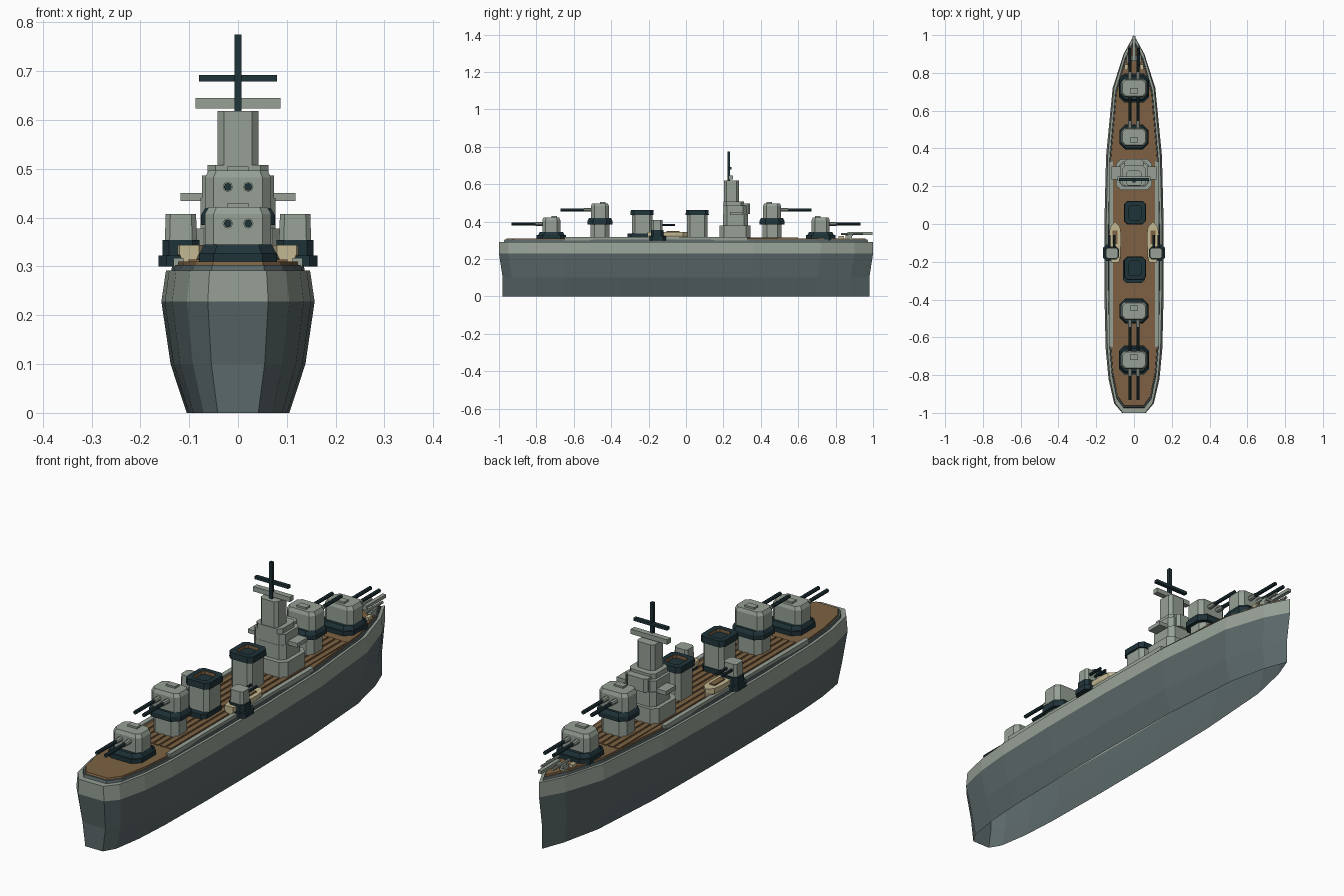
import bpy, bmesh, math
from mathutils import Vector

cube = bpy.data.objects.get("Cube")
if cube:
    bpy.data.objects.remove(cube, do_unlink=True)


def material(name, r, g, b):
    lin = [((c / 255 + 0.055) / 1.055) ** 2.4 for c in (r, g, b)] + [1]
    m = bpy.data.materials.new(name)
    m.use_nodes = True
    m.diffuse_color = lin
    m.node_tree.nodes["Principled BSDF"].inputs["Base Color"].default_value = lin
    return m


GREY = material("light grey paint", 150, 160, 149)
SLATE = material("slate hull paint", 91, 104, 105)
DARK = material("dark blue steel", 31, 51, 57)
WOOD = material("deck wood", 125, 97, 66)
CREAM = material("cream boat", 196, 184, 146)


def loft(name, rings, mats, rule=None, bottom=True):
    """Skin a stack of equal rings and cap the ends."""
    bm = bmesh.new()
    loops = [[bm.verts.new(p) for p in ring] for ring in rings]
    n = len(loops[0])
    for a, b in zip(loops, loops[1:]):
        for i in range(n):
            j = (i + 1) % n
            bm.faces.new((a[i], a[j], b[j], b[i]))
    if bottom:
        bm.faces.new(loops[0][::-1])
    bm.faces.new(loops[-1])
    bmesh.ops.recalc_face_normals(bm, faces=bm.faces)
    if rule:
        for f in bm.faces:
            f.material_index = rule(f)
    mesh = bpy.data.meshes.new(name)
    bm.to_mesh(mesh)
    bm.free()
    for m in mats:
        mesh.materials.append(m)
    obj = bpy.data.objects.new(name, mesh)
    bpy.context.collection.objects.link(obj)
    return obj


def plan_ring(x, y, z, hx, hy, cut):
    """Rectangle outline, with chamfered corners when cut is set."""
    if cut:
        plan = [(hx, cut - hy), (hx, hy - cut), (hx - cut, hy), (cut - hx, hy),
                (-hx, hy - cut), (-hx, cut - hy), (cut - hx, -hy), (hx - cut, -hy)]
    else:
        plan = [(hx, -hy), (hx, hy), (-hx, hy), (-hx, -hy)]
    return [Vector((x + px, y + py, z)) for px, py in plan]


def block(name, x, y, hx, hy, z0, z1, mat, cut=0, top=1):
    """Upright block with optional chamfered corners and tapered top."""
    return loft(name, [plan_ring(x, y, z, hx * s, hy * s, cut * s)
                       for z, s in ((z0, 1), (z1, top))], [mat])


def tube(name, x, y0, y1, z, r, mat):
    rings = [[Vector((x + r * math.cos(a), y, z + r * math.sin(a)))
              for a in (math.tau * i / 8 for i in range(8))] for y in (y0, y1)]
    return loft(name, rings, [mat])


# Hull, from bow to stern, open underneath
HALF = [(0.055, 0.9), (0.113, 0.72), (0.148, 0.36), (0.157, 0), (0.157, -0.36),
        (0.15, -0.66), (0.135, -0.82), (0.105, -0.95), (0.062, -1)]
PLAN = [(0, 1)] + HALF + [(-x, y) for x, y in reversed(HALF)]


def outline(z, sx, sy):
    return [Vector((x * sx, y * sy, z)) for x, y in PLAN]


loft("hull", [outline(0, 0.67, 0.98), outline(0.1, 0.88, 0.98),
              outline(0.228, 1, 1), outline(0.292, 0.94, 1)], [SLATE, GREY],
     lambda f: int(f.calc_center_median().z > 0.22), bottom=False)
loft("deck_edge", [outline(0.29, 0.87, 0.975), outline(0.303, 0.86, 0.97)], [SLATE])
loft("deck", [outline(0.3, 0.83, 0.965), outline(0.31, 0.82, 0.96)], [WOOD])
for i in range(7):
    block("deck_plank", (i - 3) * 0.03, 0, 0.011, 0.6, 0.308, 0.314, WOOD)
for s in (-1, 1):
    block("deck_side_strip", s * 0.122, -0.16, 0.01, 0.49, 0.3, 0.317, GREY)


# Main gun turrets
def main_turret(y, facing, raised):
    z = 0.42 if raised else 0.345
    if raised:
        block("barbette", 0, y, 0.06, 0.05, 0.3, 0.39, GREY, 0.022)
        block("barbette_ring", 0, y, 0.076, 0.066, 0.385, 0.405, DARK, 0.03)
        block("turret_collar", 0, y, 0.076, 0.066, 0.405, z, DARK, 0.03, 0.88)
    else:
        block("barbette_ring", 0, y, 0.08, 0.078, 0.3, 0.328, DARK, 0.03)
        block("turret_collar", 0, y, 0.078, 0.07, 0.328, z, DARK, 0.03, 0.88)
    block("turret_house", 0, y, 0.068, 0.048, z, z + 0.062, GREY, 0.018)
    block("turret_roof", 0, y, 0.068, 0.048, z + 0.062, z + 0.077, GREY, 0.018, 0.88)
    block("turret_hatch", 0, y - facing * 0.015, 0.022, 0.014, z + 0.077, z + 0.085, GREY)
    for x in (-0.021, 0.021):
        tube("gun_sleeve", x, y + facing * 0.04, y + facing * 0.085, z + 0.043, 0.0105, GREY)
        tube("gun_barrel", x, y + facing * 0.08, y + facing * 0.212, z + 0.043, 0.008, DARK)


for facing in (-1, 1):
    main_turret(facing * 0.72, facing, False)
    main_turret(facing * 0.46, facing, True)

# Funnels, with a shallow recess in each cap
for y in (0.06, -0.235):
    block("funnel", 0.005, y, 0.05, 0.055, 0.3, 0.436, GREY, 0.016)
    cap = [(0.436, 0.058, 0.062), (0.462, 0.056, 0.06),
           (0.462, 0.034, 0.038), (0.448, 0.034, 0.038)]
    loft("funnel_cap", [plan_ring(0.005, y, z, hx, hy, hx * 0.3) for z, hx, hy in cap],
         [DARK, WOOD],
         lambda f: int(abs(f.normal.z) < 0.1 and f.calc_center_median().z > 0.452))
block("aft_funnel_apron", 0, -0.245, 0.058, 0.068, 0.3, 0.335, DARK, 0.018)

# Bridge tower
block("bridge_base", 0, 0.262, 0.095, 0.083, 0.3, 0.378, GREY, 0.025)
block("bridge_middle", 0, 0.265, 0.077, 0.066, 0.378, 0.44, GREY, 0.02)
block("bridge_wings", 0, 0.27, 0.118, 0.035, 0.434, 0.451, GREY)
block("bridge_upper", 0, 0.262, 0.074, 0.062, 0.44, 0.486, GREY, 0.018)
block("bridge_front", 0, 0.305, 0.05, 0.038, 0.44, 0.497, GREY, 0.012)
block("bridge_roof", 0, 0.255, 0.062, 0.055, 0.486, 0.508, GREY, 0.016)
block("bridge_tower", 0, 0.243, 0.042, 0.04, 0.5, 0.619, GREY, 0.013)

# Mast
block("rangefinder_bar", 0, 0.24, 0.087, 0.012, 0.624, 0.645, GREY)
block("mast", 0, 0.228, 0.007, 0.007, 0.615, 0.775, DARK)
block("mast_yard", 0, 0.235, 0.08, 0.008, 0.679, 0.692, DARK)

# Side guns and boats
for s in (-1, 1):
    x = s * 0.117
    block("side_gun_platform", x, -0.152, 0.046, 0.044, 0.3, 0.322, DARK, 0.016)
    block("side_gun_ring", x, -0.153, 0.038, 0.034, 0.322, 0.354, DARK, 0.014)
    block("side_gun_house", x, -0.155, 0.033, 0.03, 0.352, 0.408, GREY, 0.01, 0.94)
    for dx in (-0.013, 0.013):
        tube("side_gun_barrel", x + dx, -0.13, -0.058, 0.382, 0.006, DARK)
    half = [(0.02, -0.205), (0.028, -0.17), (0.032, -0.06), (0.026, -0.015)]
    plan = half + [(0, 0.012)] + [(-px, py) for px, py in reversed(half)]
    loft("boat", [[Vector((s * 0.1 + px * k, py, z)) for px, py in plan]
                  for z, k in ((0.31, 0.65), (0.326, 1), (0.344, 1))], [CREAM])
    block("boat_cover", s * 0.1, -0.07, 0.013, 0.035, 0.344, 0.349, WOOD)

# Bow gear
for s in (-1, 1):
    block("bow_gun_mount", s * 0.03, 0.87, 0.01, 0.018, 0.3, 0.328, GREY)
    tube("bow_gun", s * 0.026, 0.83, 0.945, 0.334, 0.006, GREY)
    block("bow_locker", s * 0.042, 0.83, 0.009, 0.014, 0.3, 0.322, CREAM)
block("bow_gun_bed", 0, 0.88, 0.04, 0.014, 0.322, 0.334, GREY)
block("bow_boom", 0, 0.93, 0.008, 0.066, 0.329, 0.343, GREY)
